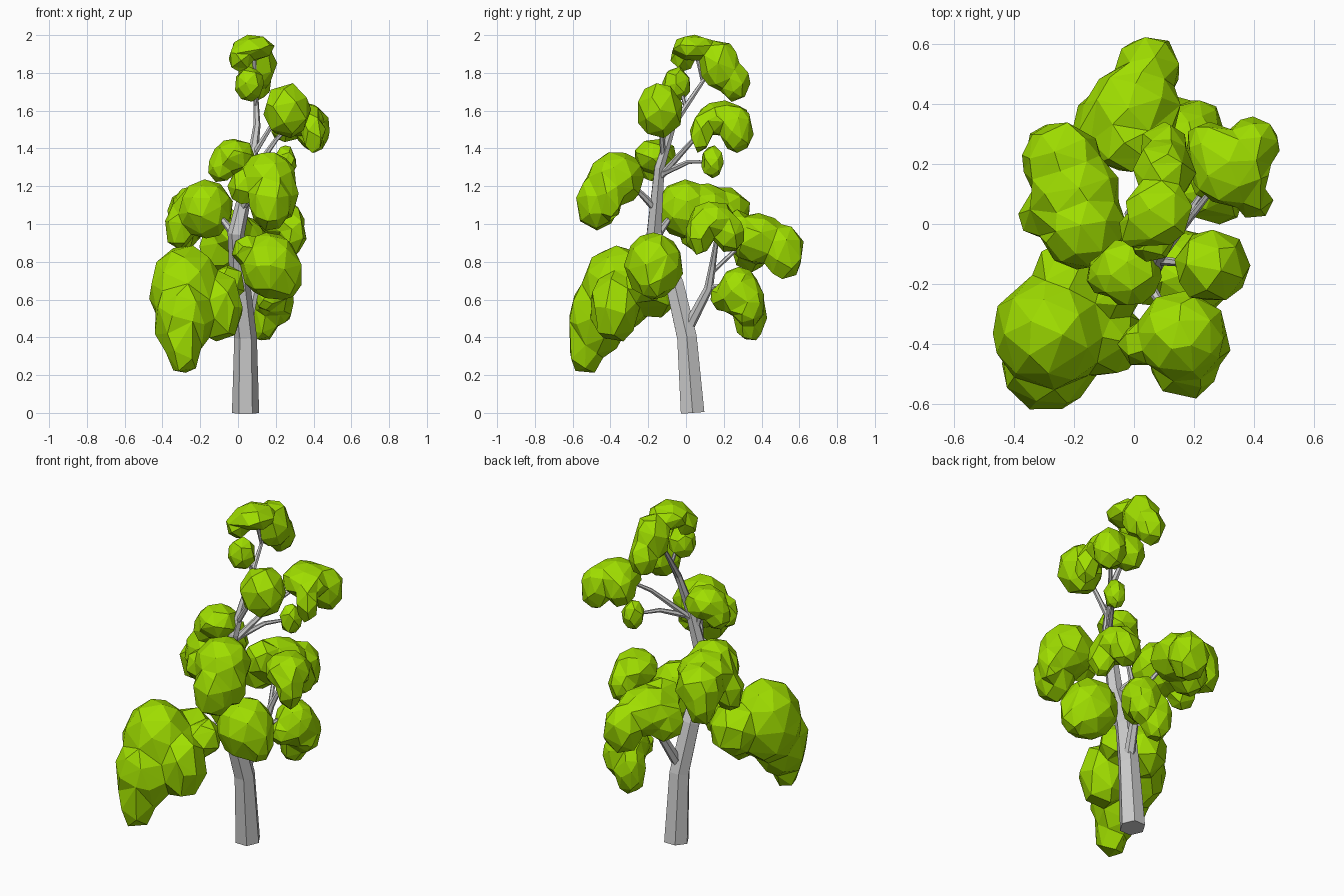
import bpy, bmesh
from mathutils import Matrix, Vector

if "Cube" in bpy.data.objects:
    bpy.data.objects.remove(bpy.data.objects["Cube"])

green = bpy.data.materials.new("leaf_green")
green.diffuse_color = (0.35, 0.73, 0, 1)
green.use_nodes = True
green.node_tree.nodes["Principled BSDF"].inputs["Base Color"].default_value = green.diffuse_color

# Stem paths: x, y, z, radius
TRUNK = [(.04, .035, 0, .072), (.04, .005, .4, .06), (.01, -.06, .68, .055),
         (-.01, -.17, .95, .045), (.07, -.14, 1.3, .03), (.1, -.07, 1.52, .019),
         (.09, .12, 1.8, .009)]
FORK = [(.04, 0, .43, .032), (.09, .12, .66, .024), (.12, .14, .78, .018), (.2, .17, .97, .01)]


def limb(name, pts):
    """Six-sided tapering limb."""
    cu = bpy.data.curves.new(name, 'CURVE')
    cu.dimensions = '3D'
    cu.bevel_depth = 1.0
    cu.bevel_resolution = 1
    cu.use_fill_caps = True
    s = cu.splines.new('POLY')
    s.points.add(len(pts) - 1)
    s.use_smooth = False
    for p, (x, y, z, r) in zip(s.points, pts):
        p.co = (x, y, z, 1)
        p.radius = r
    bpy.context.collection.objects.link(bpy.data.objects.new(name, cu))


def at_height(path, z):
    """Point and radius of a stem at a given height."""
    for a, b in zip(path, path[1:]):
        if a[2] <= z <= b[2]:
            return Vector(a).lerp(Vector(b), (z - a[2]) / (b[2] - a[2]))


def clump(name, blobs, stem, height):
    """Leaf mass of fused ellipsoids (x, y, z, radius, half height), held by a branch."""
    bm = bmesh.new()
    for x, y, z, r, h in blobs:
        m = Matrix.Translation((x, y, z)) @ Matrix.Diagonal((r, r, h, 1))
        bmesh.ops.create_icosphere(bm, subdivisions=3, radius=1.03, matrix=m)
    me = bpy.data.meshes.new("foliage_" + name)
    bm.to_mesh(me)
    bm.free()
    me.materials.append(green)
    ob = bpy.data.objects.new("foliage_" + name, me)
    bpy.context.collection.objects.link(ob)
    rm = ob.modifiers.new("fuse", 'REMESH')
    rm.mode = 'VOXEL'
    rm.voxel_size = 0.015
    ob.modifiers.new("soften", 'SMOOTH').iterations = 3
    fused = ob.evaluated_get(bpy.context.evaluated_depsgraph_get()).to_mesh()
    tris = sum(len(p.vertices) - 2 for p in fused.polygons)
    # Larger masses get more facets
    ob.modifiers.new("facets", 'DECIMATE').ratio = min(1, (20 + 24 * len(blobs)) / max(tris, 1))
    # Branch rising from the stem and bowing into the leaves
    a = at_height(stem, height)
    end = Vector((*blobs[0][:3], .007))
    mid = a.lerp(end, .55)
    mid.z += .03
    mid.w = .012
    a.w *= .6
    limb("branch_" + name, [a, mid, end])


limb("trunk", TRUNK)
limb("back_fork", FORK)

# Lower foliage
clump("low_left", [(-.28, -.36, .65, .185, .23), (-.29, -.47, .5, .15, .2), (-.29, -.53, .36, .09, .16),
                   (-.1, -.38, .56, .125, .18), (-.2, -.17, .65, .13, .14), (-.06, -.22, .68, .09, .1)],
      TRUNK, .72)
clump("low_front", [(.17, -.17, .78, .15, .17), (.05, -.19, .86, .08, .08), (.25, -.18, .74, .09, .14)],
      TRUNK, .76)
clump("low_back", [(.18, .28, .64, .11, .13), (.13, .34, .52, .085, .14), (.21, .33, .58, .085, .12),
                   (.15, .19, .61, .06, .07)], FORK, .66)
clump("back", [(0, .38, .92, .15, .13), (.05, .52, .85, .105, .14), (-.1, .34, .87, .1, .12),
               (-.03, .27, .97, .1, .1)], FORK, .74)

# Middle foliage
clump("mid_left", [(-.17, -.01, 1.08, .14, .15), (-.24, .21, 1.06, .13, .13), (-.31, .03, .98, .075, .11),
                   (-.2, .1, 1.08, .15, .13), (-.28, .25, .98, .08, .12)], TRUNK, .93)
clump("mid_right", [(.23, .14, 1.02, .12, .1), (.29, .07, .95, .07, .11), (.25, .23, .95, .08, .1)], FORK, .9)
clump("mid_front", [(.16, -.37, 1.24, .145, .14), (.17, -.47, 1.12, .11, .15), (.02, -.4, 1.2, .07, .09),
                    (.25, -.4, 1.15, .07, .12)], TRUNK, 1.08)
clump("mid_centre", [(-.02, -.16, 1.36, .11, .09), (-.09, -.17, 1.3, .07, .08)], TRUNK, 1.18)

# Upper foliage
clump("upper_front", [(.26, -.14, 1.6, .12, .14)], TRUNK, 1.36)
clump("upper_right", [(.32, .19, 1.56, .13, .09), (.4, .27, 1.5, .085, .12), (.4, .08, 1.48, .06, .1),
                      (.25, .26, 1.53, .08, .1)], TRUNK, 1.24)
clump("droplet", [(.25, .14, 1.33, .06, .085)], TRUNK, 1.26)
clump("small", [(.06, -.05, 1.74, .075, .09)], TRUNK, 1.62)
clump("top", [(.08, .04, 1.935, .11, .065), (.1, .18, 1.84, .1, .13), (.1, .26, 1.75, .075, .1),
              (.01, -.02, 1.88, .06, .07)], TRUNK, 1.75)
